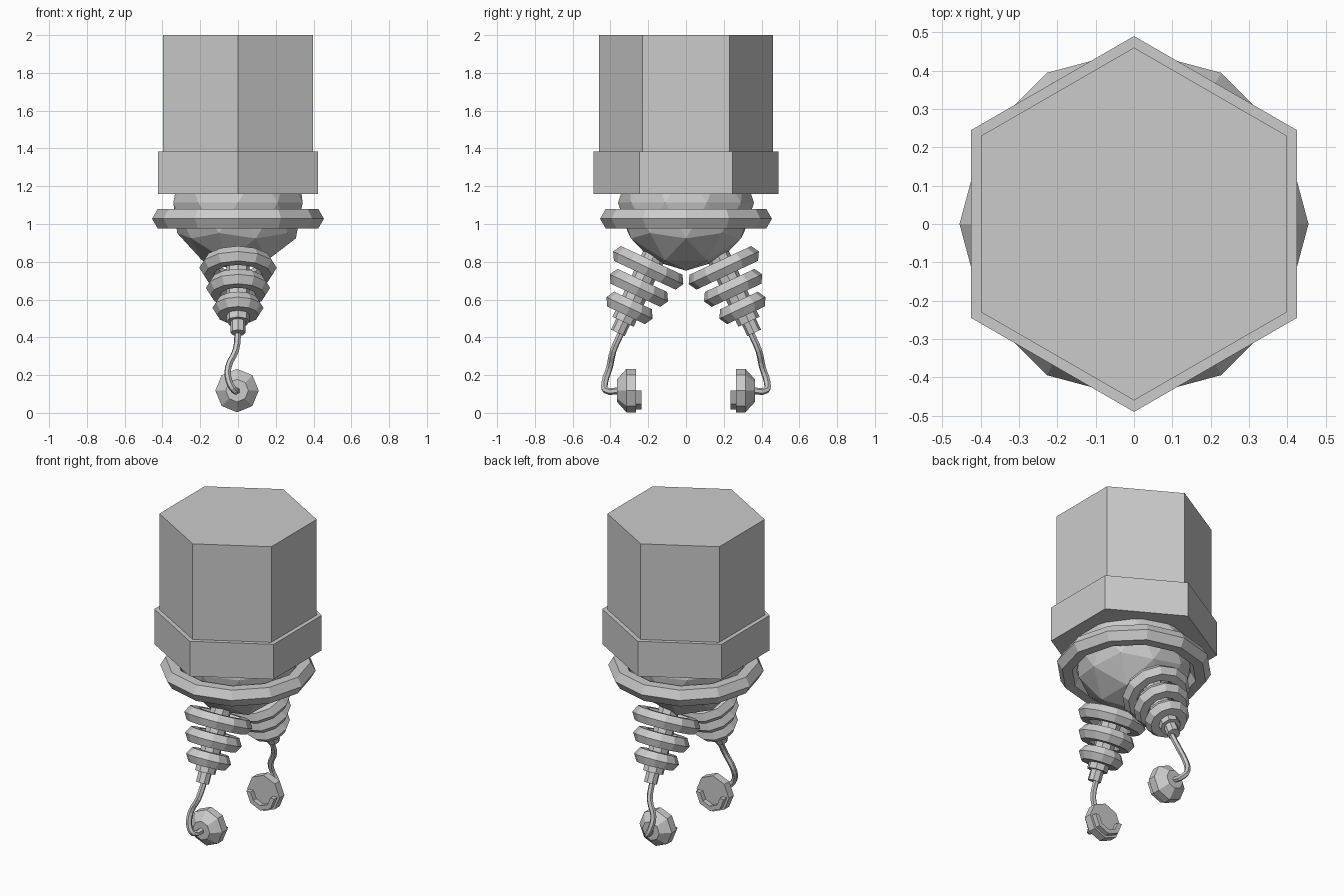
import bpy, bmesh, math
from mathutils import Vector, Matrix

cube = bpy.data.objects.get("Cube")
if cube:
    bpy.data.objects.remove(cube, do_unlink=True)

grey = bpy.data.materials.new("plain_grey")
grey.use_nodes = True
grey.diffuse_color = (0.6, 0.6, 0.6, 1)
grey.node_tree.nodes["Principled BSDF"].inputs["Base Color"].default_value = (0.6, 0.6, 0.6, 1)


def finish(name, bm, matrix=Matrix()):
    """Turn a bmesh into a flat-shaded grey object."""
    bmesh.ops.transform(bm, matrix=matrix, verts=bm.verts)
    bmesh.ops.recalc_face_normals(bm, faces=bm.faces)
    mesh = bpy.data.meshes.new(name)
    bm.to_mesh(mesh)
    bm.free()
    mesh.materials.append(grey)
    obj = bpy.data.objects.new(name, mesh)
    bpy.context.collection.objects.link(obj)
    return obj


def lathe(name, profile, sides, matrix=Matrix(), closed=False, turn=0.0, sweep=math.tau):
    """Spin (radius, height) points about z; cap open profiles and half rings."""
    bm = bmesh.new()
    full = sweep > 6
    rings = []
    for i in range(sides if full else sides + 1):
        a = turn + sweep * i / sides
        rings.append([bm.verts.new((r * math.cos(a), r * math.sin(a), h)) for r, h in profile])
    n = len(profile)
    for i in range(sides):
        a, b = rings[i], rings[(i + 1) % len(rings)]
        for j in range(n if closed else n - 1):
            k = (j + 1) % n
            bm.faces.new((a[j], b[j], b[k], a[k]))
    if not full:
        bm.faces.new(rings[0])
        bm.faces.new(rings[-1])
    elif not closed:
        bm.faces.new([r[0] for r in rings])
        bm.faces.new([r[-1] for r in rings])
    return finish(name, bm, matrix)


def ring(name, outer, minor, matrix):
    """Twelve-sided ring with a hexagonal section."""
    section = [(outer - minor + minor * math.cos(math.tau * k / 6),
                minor * math.sin(math.tau * k / 6)) for k in range(6)]
    return lathe(name, section, 12, matrix, closed=True)


# Hexagonal body and its wider collar
lathe("body", [(0.46, 1.385), (0.46, 2.0)], 6, turn=math.pi / 2)
lathe("collar", [(0.49, 1.16), (0.49, 1.385)], 6, turn=math.pi / 2)

# Faceted ball joint with a ring around it
bm = bmesh.new()
bmesh.ops.create_icosphere(bm, subdivisions=2, radius=0.36)
finish("ball_joint", bm, Matrix.Translation((0, 0, 1.113)))
ring("joint_ring", 0.455, 0.06, Matrix.Translation((0, 0, 1.028)))

# Leg frame: local z runs down the tilted leg from the top ring
down = Vector((0, -math.sin(math.radians(25)), -math.cos(math.radians(25))))
leg = Matrix.Translation((0, -0.2, 0.768)) @ down.to_track_quat('Z', 'X').to_matrix().to_4x4()
# Foot frame: local z points forward along -y
foot = Matrix.Translation((-0.005, 0, 0.118)) @ Matrix.Rotation(math.pi / 2, 4, 'X')

parts = []
for i, outer in enumerate((0.205, 0.17, 0.135)):
    parts.append(ring(f"leg_ring_{i + 1}", outer, 0.05,
                      leg @ Matrix.Translation((0, 0, 0.117 * i))))
parts.append(lathe("leg_stem", [(0.062, -0.16), (0.062, 0.315)], 8, leg))
parts.append(lathe("leg_tip", [(0.04, 0.31), (0.04, 0.38)], 8, leg))

# Bulb foot and the half ring on its inner face
parts.append(lathe("foot", [(0.115, 0.265), (0.115, 0.315), (0.06, 0.365)], 8, foot))
half = [(0.07, 0.235), (0.1, 0.235), (0.1, 0.27), (0.07, 0.27)]
parts.append(lathe("foot_half_ring", half, 4, foot, closed=True, turn=math.pi, sweep=math.pi))

# Bent wire joining leg tip and foot
curve = bpy.data.curves.new("wire", 'CURVE')
curve.dimensions = '3D'
curve.bevel_depth = 0.018
curve.bevel_resolution = 1
curve.use_fill_caps = True
curve.resolution_u = 3
path = [(0, -0.34, 0.43), (-0.012, -0.385, 0.33), (-0.052, -0.405, 0.24),
        (-0.045, -0.43, 0.16), (-0.02, -0.425, 0.12), (-0.005, -0.35, 0.118)]
spline = curve.splines.new('BEZIER')
spline.bezier_points.add(len(path) - 1)
for point, co in zip(spline.bezier_points, path):
    point.co = co
    point.handle_left_type = point.handle_right_type = 'AUTO'
temp = bpy.data.objects.new("wire_path", curve)
bpy.context.collection.objects.link(temp)
bpy.context.view_layer.update()
wire_mesh = bpy.data.meshes.new_from_object(temp.evaluated_get(bpy.context.evaluated_depsgraph_get()))
bpy.data.objects.remove(temp, do_unlink=True)
bm = bmesh.new()
bm.from_mesh(wire_mesh)
for face in bm.faces:
    face.smooth = False
parts.append(finish("wire", bm))

# Mirror every front part to the back
for obj in parts:
    bm = bmesh.new()
    bm.from_mesh(obj.data)
    finish("back_" + obj.name, bm, Matrix.Diagonal((1, -1, 1, 1)))
    obj.name = "front_" + obj.name
